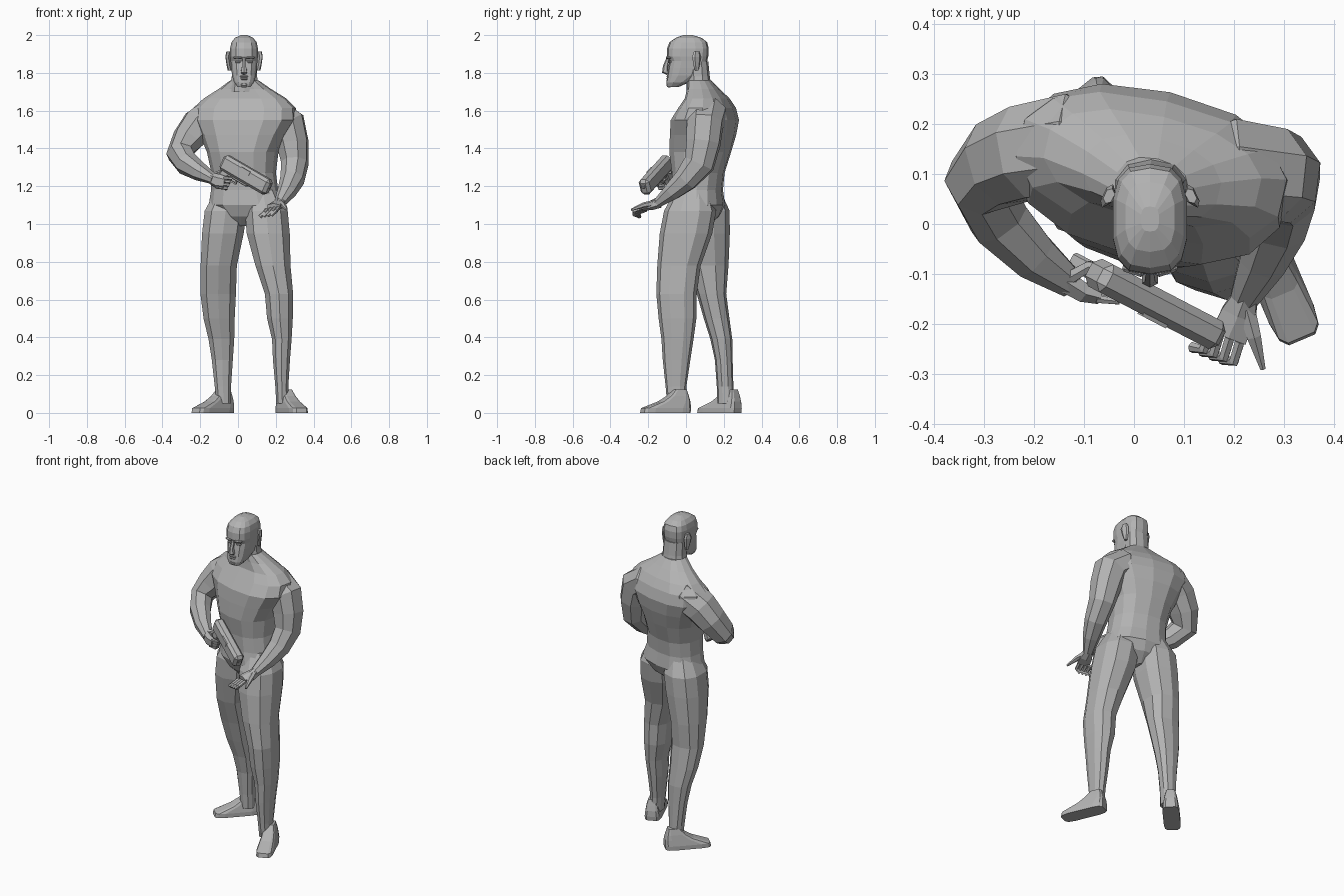
import bpy, bmesh
from math import sin, cos, pi, radians, copysign
from mathutils import Vector, Matrix, Quaternion

default_cube = bpy.data.objects.get("Cube")
if default_cube:
    bpy.data.objects.remove(default_cube, do_unlink=True)

grey = bpy.data.materials.new("plain grey")
grey.use_nodes = True
grey.diffuse_color = (0.45, 0.45, 0.45, 1)
grey.node_tree.nodes["Principled BSDF"].inputs["Base Color"].default_value = grey.diffuse_color


def finish(name, bm):
    """Turn a bmesh into a flat-shaded object."""
    bmesh.ops.recalc_face_normals(bm, faces=bm.faces)
    mesh = bpy.data.meshes.new(name)
    bm.to_mesh(mesh)
    bm.free()
    mesh.materials.append(grey)
    obj = bpy.data.objects.new(name, mesh)
    bpy.context.collection.objects.link(obj)
    return obj


def outline(rx, ry, sides, power):
    """Rounded-square cross-section; a lower power is squarer."""
    points = []
    for i in range(sides):
        a = 2 * pi * (i + 0.5) / sides
        c, s = cos(a), sin(a)
        points.append(Vector((copysign(abs(c) ** power, c) * rx,
                              copysign(abs(s) ** power, s) * ry, 0)))
    return points


def skin(name, rings):
    """Bridge neighbouring rings with quads and cap both ends."""
    bm = bmesh.new()
    loops = [[bm.verts.new(p) for p in ring] for ring in rings]
    for low, high in zip(loops, loops[1:]):
        for i in range(len(low)):
            j = (i + 1) % len(low)
            bm.faces.new((low[i], low[j], high[j], high[i]))
    bm.faces.new(loops[0])
    bm.faces.new(loops[-1])
    return finish(name, bm)


def stack(name, stations, sides=10, power=0.85):
    """Horizontal sections: x, y, z, half width, half depth, turn."""
    rings = []
    for x, y, z, rx, ry, turn in stations:
        spin = Matrix.Rotation(radians(turn), 3, 'Z')
        rings.append([spin @ p + Vector((x, y, z)) for p in outline(rx, ry, sides, power)])
    return skin(name, rings)


def tube(name, stations, sides=8, power=0.9):
    """Sections square to a path: x, y, z, half width, half height."""
    centres = [Vector(s[:3]) for s in stations]
    rings, last, frame = [], None, Quaternion()
    for i, station in enumerate(stations):
        ahead = centres[min(i + 1, len(centres) - 1)]
        behind = centres[max(i - 1, 0)]
        tangent = (ahead - behind).normalized()
        if last is None:
            frame = tangent.to_track_quat('Z', 'Y')
        else:
            frame = last.rotation_difference(tangent) @ frame
        last = tangent
        rings.append([frame @ p + centres[i]
                      for p in outline(station[3], station[4], sides, power)])
    return skin(name, rings)


def box(name, centre, size, frame=Matrix.Identity(3), bevel=0.0):
    """Box in a local frame, with optional chamfered edges."""
    bm = bmesh.new()
    bmesh.ops.create_cube(bm, size=1)
    for v in bm.verts:
        v.co = frame @ Vector(a * b for a, b in zip(v.co, size)) + Vector(centre)
    obj = finish(name, bm)
    if bevel:
        mod = obj.modifiers.new("chamfer", 'BEVEL')
        mod.width, mod.segments = bevel, 1
    return obj


# Torso, twisted so that its left side leads
twist = -13
stack("torso", [s + (twist,) for s in [
    (.03, .055, .99, .025, .06), (.04, .06, 1.04, .11, .115), (.045, .06, 1.1, .2, .14),
    (.035, .06, 1.18, .178, .13), (.03, .065, 1.27, .17, .135), (.025, .075, 1.38, .188, .16),
    (.03, .09, 1.47, .232, .168), (.035, .1, 1.55, .28, .168), (.035, .112, 1.615, .275, .137),
    (.037, .112, 1.665, .222, .105), (.036, .092, 1.715, .14, .08),
    (.034, .07, 1.76, .075, .062)]], sides=14)
stack("neck", [(.034, .07, 1.7, .085, .068, 0), (.034, .064, 1.78, .07, .062, 0),
               (.033, .06, 1.86, .068, .058, 0)])

# Legs, tucked into the hips
stack("left_leg", [s + (0,) for s in [
    (.13, .035, 1.18, .08, .09), (.15, .022, 1.07, .118, .138), (.16, 0, .95, .119, .139),
    (.185, -.037, .78, .097, .115), (.217, -.05, .63, .078, .107), (.222, -.045, .5, .071, .1),
    (.232, -.045, .39, .054, .085), (.23, -.05, .28, .047, .073), (.232, -.053, .14, .036, .055),
    (.235, -.05, .05, .034, .05)]])
stack("right_leg", [s + (0,) for s in [
    (-.04, .09, 1.18, .08, .09), (-.065, .097, 1.07, .116, .134), (-.08, .1, .95, .115, .132),
    (-.102, .115, .78, .1, .11), (-.105, .135, .63, .098, .078), (-.1, .162, .5, .086, .068),
    (-.088, .187, .39, .071, .058), (-.083, .2, .28, .058, .047), (-.08, .207, .14, .045, .044),
    (-.075, .21, .05, .04, .044)]])


def foot(name, heel, turn):
    """Low wedge from toes to ankle; sections are measured forward from the heel."""
    forward = Matrix.Rotation(radians(turn), 3, 'Z') @ Vector((0, -1, 0))
    rings = []
    for z, half_width, back, front in ((0, .049, 0, .27), (.025, .049, -.003, .265),
                                       (.06, .042, 0, .17), (.09, .036, .008, .12),
                                       (.125, .026, .018, .085)):
        centre = heel + forward * (back + front) / 2
        rings.append((centre.x, centre.y, z, half_width, (front - back) / 2, turn))
    stack(name, rings, sides=12, power=.4)


foot("left_foot", Vector((.232, .015, 0)), 23)
foot("right_foot", Vector((-.042, .275, 0)), -43)

# Arms, shoulder to wrist
tube("left_arm", [
    (.1, .1, 1.55, .07, .07), (.2, .11, 1.575, .108, .1), (.262, .1, 1.53, .1, .1),
    (.288, .092, 1.43, .094, .088), (.3, .07, 1.32, .084, .073), (.287, .0, 1.235, .066, .064),
    (.257, -.075, 1.17, .048, .05), (.22, -.15, 1.11, .026, .03)])
tube("right_arm", [
    (-.04, .13, 1.55, .07, .07), (-.14, .16, 1.575, .108, .1), (-.205, .145, 1.525, .1, .098),
    (-.265, .122, 1.45, .092, .085), (-.308, .08, 1.375, .082, .068),
    (-.27, .008, 1.32, .064, .063), (-.2, -.065, 1.275, .048, .05), (-.125, -.12, 1.235, .026, .03)])

# Head, chin to crown
hx = .032
stack("head", [(hx, y, z, w, d, 0) for y, z, w, d in [
    (-.07, 1.725, .034, .03), (-.043, 1.75, .054, .06), (-.01, 1.785, .064, .09),
    (.005, 1.825, .069, .1), (.012, 1.862, .072, .1), (.008, 1.888, .075, .11),
    (.01, 1.93, .075, .11), (.012, 1.962, .068, .1), (.014, 1.985, .05, .07),
    (.01, 2.0, .018, .025)]], sides=14, power=.68)

# Face
tube("nose", [(hx, -.095, 1.88, .009, .008), (hx, -.108, 1.835, .012, .014),
              (hx, -.11, 1.807, .018, .018), (hx, -.096, 1.8, .014, .012)], sides=6)
box("upper_lip", (hx, -.097, 1.781), (.045, .016, .009), bevel=.004)
box("lower_lip", (hx, -.096, 1.768), (.036, .018, .01), bevel=.004)
box("chin", (hx, -.088, 1.737), (.045, .03, .028), bevel=.01)
for side, label in ((1, "left"), (-1, "right")):
    tilt = Matrix.Rotation(radians(side * 18), 3, 'Z')
    box(label + "_brow", (hx + side * .033, -.092, 1.88), (.045, .018, .014), tilt, .005)
    box(label + "_eye", (hx + side * .033, -.084, 1.858), (.028, .014, .012), tilt, .004)
    stack(label + "_ear", [(hx + side * (.076 + out), .056, z, .01, d, side * 25)
                           for out, z, d in ((0, 1.812, .01), (.004, 1.84, .018),
                                             (.009, 1.885, .026), (.006, 1.912, .016))], sides=6)

# Pistol: local x along the barrel, local z up
barrel = Vector((.25, -.13, -.145)).normalized()
across = Vector((0, 0, 1)).cross(barrel).normalized()
up = barrel.cross(across)
aim = Matrix((barrel, across, up)).transposed()
middle = Vector((.043, -.16, 1.26))


def gun_part(name, offset, size, bevel=.0, lean=0):
    frame = aim @ Matrix.Rotation(radians(lean), 3, 'Y')
    return box(name, middle + aim @ Vector(offset), size, frame, bevel)


gun_part("pistol_slide", (0, 0, .0), (.31, .062, .088), .016)
gun_part("pistol_muzzle", (.153, 0, .01), (.012, .026, .026), .006)
gun_part("pistol_frame", (-.05, 0, -.045), (.17, .034, .016), .004)
gun_part("pistol_grip", (-.118, 0, -.08), (.05, .036, .11), .006, 12)
gun_part("trigger_guard", (-.06, 0, -.07), (.05, .012, .008))
gun_part("trigger_guard_front", (-.035, 0, -.06), (.008, .012, .026))
gun_part("ejection_port", (.0, -.03, .02), (.06, .008, .025))

# Right hand wrapped round the grip
tube("right_palm", [(-.145, -.11, 1.243, .026, .03), (-.105, -.135, 1.225, .022, .04),
                    (-.07, -.145, 1.22, .016, .034)], sides=6)
for i in range(4):
    drop = Vector((-.008, .004, -.017)) * i
    knuckle = Vector((-.075, -.15, 1.245)) + drop
    bend = knuckle + Vector((.04, -.005, -.004))
    tip = bend + Vector((-.005, .035, -.004))
    tube(f"right_finger_{i}", [(*p, .009, .009) for p in (knuckle, bend, tip)], sides=6)
tube("right_thumb", [(-.125, -.105, 1.26, .014, .014), (-.09, -.085, 1.275, .012, .012),
                     (-.05, -.085, 1.275, .008, .008)], sides=6)

# Left hand half curled beneath the muzzle
tube("left_palm", [(.225, -.14, 1.115, .027, .03), (.21, -.18, 1.1, .04, .026),
                   (.19, -.225, 1.09, .042, .02)], sides=6)
for i in range(4):
    knuckle = Vector((.212, -.235, 1.085)) + Vector((-.02, .008, -.003)) * i
    bend = knuckle + Vector((-.012, -.04, -.016))
    tip = bend + Vector((-.024, .004, -.022))
    tube(f"left_finger_{i}", [(*p, .011, .011) for p in (knuckle, bend, tip)], sides=6)
tube("left_thumb", [(.225, -.17, 1.11, .02, .018), (.24, -.225, 1.1, .016, .014),
                    (.258, -.29, 1.075, .006, .006)], sides=6)
